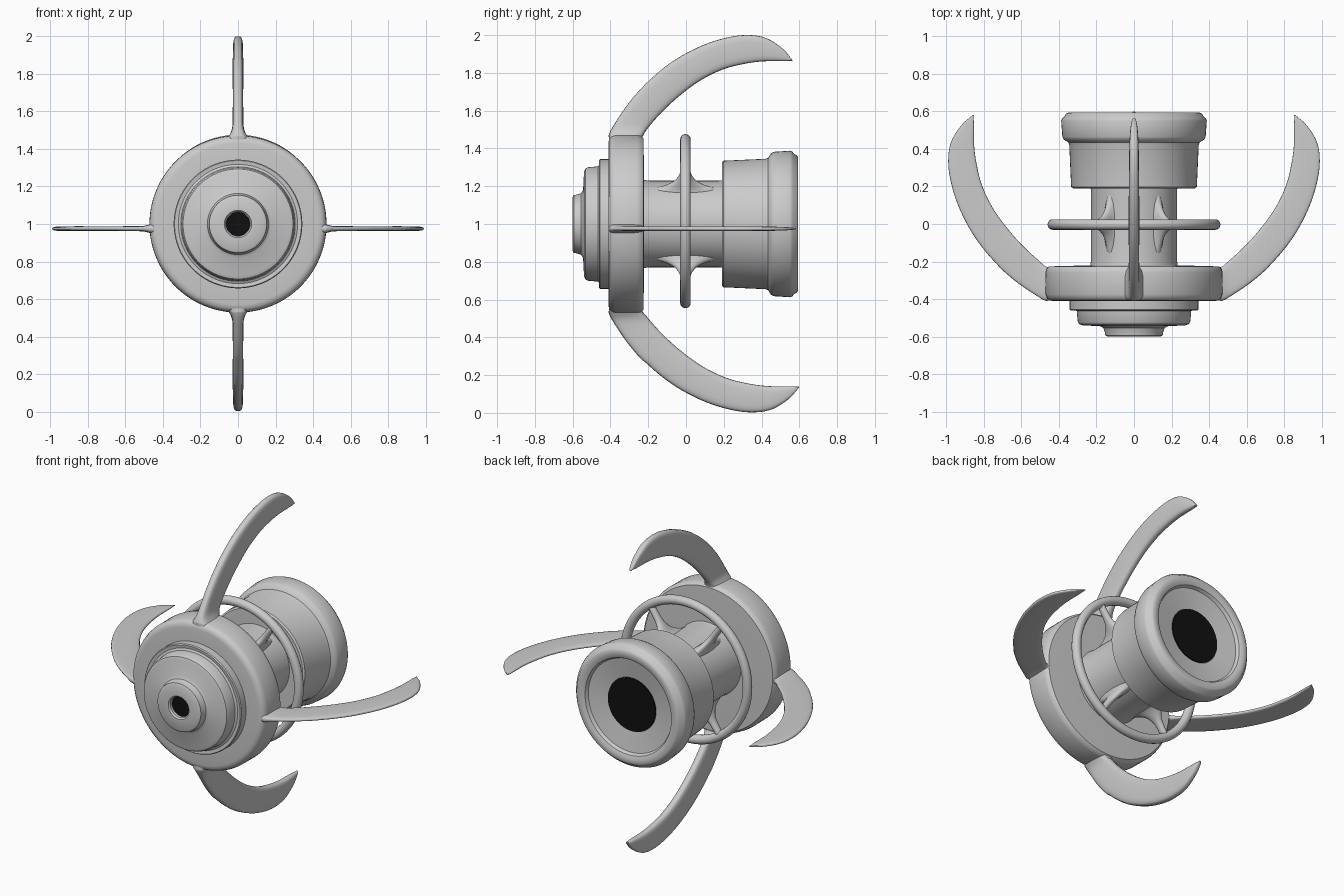
import bpy
from math import sin, cos, pi, radians
from mathutils import Vector

if "Cube" in bpy.data.objects:
    bpy.data.objects.remove(bpy.data.objects["Cube"])

CZ = 1.0  # height of the main axis


def add_mesh(name, verts, faces, angle=35):
    me = bpy.data.meshes.new(name)
    me.from_pydata(verts, [], faces)
    me.update()
    ob = bpy.data.objects.new(name, me)
    bpy.context.collection.objects.link(ob)
    bpy.ops.object.select_all(action='DESELECT')
    ob.select_set(True)
    bpy.context.view_layer.objects.active = ob
    bpy.ops.object.mode_set(mode='EDIT')
    bpy.ops.mesh.select_all(action='SELECT')
    bpy.ops.mesh.normals_make_consistent(inside=False)
    bpy.ops.object.mode_set(mode='OBJECT')
    bpy.ops.object.shade_smooth_by_angle(angle=radians(angle))
    return ob


def lathe(name, profile, n=96, cz=CZ):
    """Revolve (radius, y) points about the y axis, capping both ends."""
    verts = [(r * cos(2 * pi * i / n), y, cz + r * sin(2 * pi * i / n))
             for r, y in profile for i in range(n)]
    m = len(profile)
    faces = [(k * n + i, k * n + (i + 1) % n, (k + 1) * n + (i + 1) % n, (k + 1) * n + i)
             for k in range(m - 1) for i in range(n)]
    faces += [tuple(range(n)), tuple(range((m - 1) * n, m * n))]
    return add_mesh(name, verts, faces)


def smooth_rows(rows, steps=5):
    """Catmull-Rom interpolation of rows of numbers."""
    out = []
    for i in range(len(rows) - 1):
        a, b = rows[max(i - 1, 0)], rows[i]
        c, d = rows[i + 1], rows[min(i + 2, len(rows) - 1)]
        for s in range(steps):
            t = s / steps
            out.append([0.5 * (2 * q + (r - p) * t + (2 * p - 5 * q + 4 * r - w) * t * t
                        + (3 * q - p - 3 * r + w) * t ** 3) for p, q, r, w in zip(a, b, c, d)])
    return out + [list(rows[-1])]


def loft(name, sections, power, n=20):
    """Sections are (point_a, point_b, half thickness vector), joined by rounded loops."""
    verts, faces = [], []
    for a, b, h in sections:
        mid, half = (a + b) / 2, (b - a) / 2
        for i in range(n):
            c, s = cos(2 * pi * i / n), sin(2 * pi * i / n)
            c, s = [abs(v) ** power * (1 if v > 0 else -1) for v in (c, s)]
            verts.append(mid + half * c + h * s)
    m = len(sections)
    faces = [(k * n + i, k * n + (i + 1) % n, (k + 1) * n + (i + 1) % n, (k + 1) * n + i)
             for k in range(m - 1) for i in range(n)]
    faces += [tuple(range(n)), tuple(range((m - 1) * n, m * n))]
    return add_mesh(name, verts, faces, 50)


# stepped nose with a bore
lathe("nose", [(.065, -.55), (.065, -.59), (.073, -.6), (.142, -.6), (.153, -.594), (.156, -.575),
               (.163, -.555), (.18, -.545), (.275, -.54), (.293, -.533), (.3, -.52), (.305, -.465),
               (.318, -.458), (.338, -.461), (.343, -.455), (.343, -.38)])

# large ring that carries the fins
lathe("main_ring", [(.3, -.408), (.43, -.411), (.45, -.407), (.464, -.395), (.471, -.375),
                    (.472, -.26), (.468, -.24), (.455, -.226), (.3, -.222), (.22, -.222)])

# central hub
lathe("hub", [(.235, -.23), (.232, -.215), (.229, -.19), (.229, .17), (.232, .2), (.232, .22)])

# rear cup with flared, dished rim
lathe("rear_cup", [(.22, .19), (.325, .19), (.335, .198), (.345, .42), (.35, .435), (.375, .45),
                   (.382, .465), (.388, .55), (.383, .563), (.372, .572), (.362, .588), (.35, .594),
                   (.325, .594), (.305, .585), (.295, .565), (.17, .545), (.167, .53)])

# dark openings of the front and rear bores
dark = bpy.data.materials.new("dark")
dark.diffuse_color = (.005, .005, .005, 1)
dark.use_nodes = True
dark.node_tree.nodes["Principled BSDF"].inputs["Base Color"].default_value = dark.diffuse_color
for name, r, y in (("front_bore", .064, -.57), ("rear_bore", .168, .546)):
    lathe(name, [(r, y - .004), (r, y + .004)], 64).data.materials.append(dark)

# thin hoop round the hub
bpy.ops.mesh.primitive_torus_add(major_radius=.433, minor_radius=.028, major_segments=96,
                                 minor_segments=16, location=(0, -.003, CZ + .015),
                                 rotation=(pi / 2, 0, 0))
hoop = bpy.context.object
hoop.name = "hoop"
bpy.ops.object.shade_smooth()

# four spokes flaring into the hub: radius, half length along y, half thickness
spoke_rows = smooth_rows([(.2, .185, .045), (.225, .165, .035), (.245, .11, .028), (.275, .062, .024),
                          (.32, .032, .021), (.37, .024, .02), (.435, .022, .02)], 3)
for k, deg in enumerate((55, 125, 235, 305)):
    a = radians(deg)
    out, side = Vector((cos(a), 0, sin(a))), Vector((-sin(a), 0, cos(a)))
    base = Vector((0, -.003, CZ))
    loft(f"spoke_{k + 1}", [(base + out * r - Vector((0, w, 0)), base + out * r + Vector((0, w, 0)),
                             side * t) for r, w, t in spoke_rows], 1.0, 16)

# curved fins: outer y, outer radius, inner y, inner radius, thickness factor
root = [(-.405, .43, -.23, .43, 2.4), (-.41, .468, -.23, .462, 1.9)]
blade = smooth_rows([(-.41, .47, -.23, .463, 1.8), (-.385, .52, -.2, .51, 1.1), (-.3, .645, -.12, .6, 1),
                     (-.19, .765, -.02, .69, 1), (-.06, .868, .085, .765, 1), (.09, .947, .2, .82, 1),
                     (.23, .99, .31, .848, .97), (.34, 1.0, .395, .86, .92), (.43, .982, .46, .862, .85),
                     (.51, .93, .52, .862, .65), (.55, .885, .55, .864, .42), (.565, .866, .563, .862, .2)])
for name, deg, tip, half_t, size, shift in (("top_fin", 90, .565, .028, 1.0, 0),
                                            ("bottom_fin", 270, .6, .028, .997, 0),
                                            ("right_fin", 0, .582, .013, .99, -.025),
                                            ("left_fin", 180, .582, .013, .99, -.025)):
    a = radians(deg)
    out, side = Vector((cos(a), 0, sin(a))), Vector((-sin(a), 0, cos(a)))

    def place(y, r):
        grow = (tip + .41) / .975 if y > -.22 else 1
        r = r * (1 if r < .5 else size)
        return Vector((0, -.41 + (y + .41) * grow, CZ + shift)) + out * r

    loft(name, [(place(y0, r0), place(y1, r1), side * half_t * t)
                for y0, r0, y1, r1, t in root + blade], .6)
